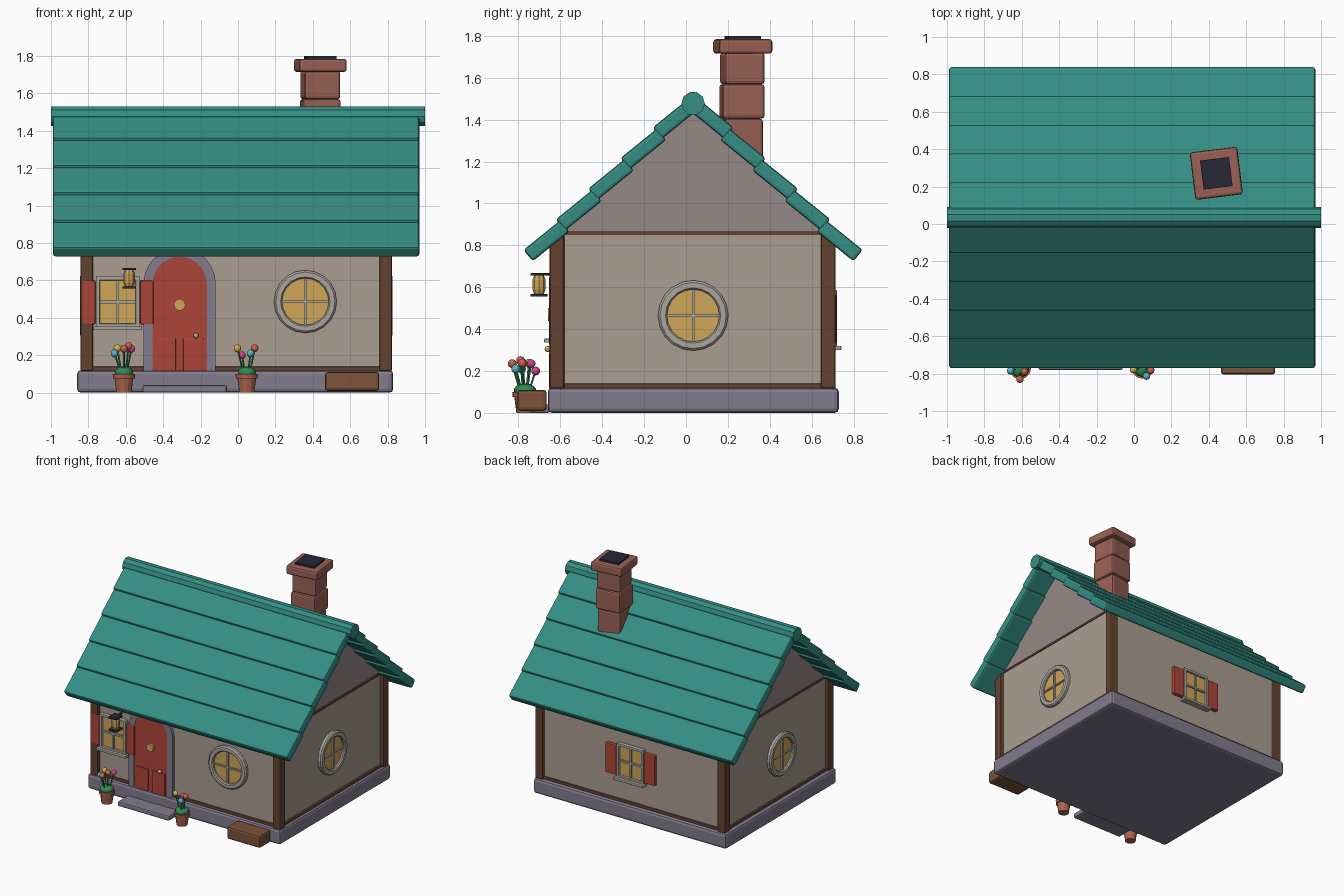
import bpy, bmesh, math
from math import sin, cos, pi, radians
from mathutils import Matrix, Vector

if "Cube" in bpy.data.objects:
    bpy.data.objects.remove(bpy.data.objects["Cube"])

def mat(name, r, g, b):
    m = bpy.data.materials.new(name)
    m.diffuse_color = (r, g, b, 1)
    m.use_nodes = True
    m.node_tree.nodes["Principled BSDF"].inputs["Base Color"].default_value = m.diffuse_color
    return m

TEAL = mat("teal", .035, .27, .23)
WALL = mat("plaster", .40, .34, .28)
GABLE = mat("gable_plaster", .30, .25, .24)
WOOD = mat("wood", .13, .055, .03)
CRATE = mat("crate_wood", .20, .085, .04)
STONE = mat("stone", .22, .20, .27)
RED = mat("red", .42, .06, .04)
GOLD = mat("gold", .62, .38, .10)
TRIM = mat("trim", .40, .38, .35)
BRICK = mat("brick", .32, .12, .09)
DARK = mat("dark", .02, .02, .04)
CLAY = mat("clay", .40, .13, .07)
GREEN = mat("green", .03, .25, .09)
PETALS = [mat("petal_blue", .10, .45, .60), mat("petal_red", .60, .12, .08),
          mat("petal_gold", .65, .45, .08), mat("petal_pink", .60, .06, .25)]
I = Matrix.Identity(4)

def finish(name, bm, material, M=I, bevel=0, smooth=False):
    bmesh.ops.recalc_face_normals(bm, faces=bm.faces)
    me = bpy.data.meshes.new(name)
    bm.to_mesh(me)
    bm.free()
    if smooth:
        for p in me.polygons:
            p.use_smooth = True
    ob = bpy.data.objects.new(name, me)
    bpy.context.collection.objects.link(ob)
    ob.matrix_world = M
    me.materials.append(material)
    if bevel:
        b = ob.modifiers.new("bevel", 'BEVEL')
        b.width, b.segments, b.limit_method = bevel, 2, 'ANGLE'
    return ob

def box(name, x, y, z, material, M=I, bevel=0.006):
    """Box from (min, max) pairs."""
    bm = bmesh.new()
    bmesh.ops.create_cube(bm, size=1)
    for v in bm.verts:
        v.co = [(p[0] + p[1]) / 2 + c * (p[1] - p[0]) for p, c in zip((x, y, z), v.co)]
    return finish(name, bm, material, M, bevel)

def prism(name, pts, y0, y1, material, M=I, bevel=0):
    """Extrude an (x, z) outline from y0 to y1."""
    bm = bmesh.new()
    f = bm.faces.new([bm.verts.new((p[0], y0, p[1])) for p in pts])
    r = bmesh.ops.extrude_face_region(bm, geom=[f])
    for v in r['geom']:
        if isinstance(v, bmesh.types.BMVert):
            v.co.y = y1
    return finish(name, bm, material, M, bevel)

def lathe(name, pts, n, material, M=I, closed=False):
    """Spin an (r, z) profile around z."""
    bm = bmesh.new()
    rings = [[bm.verts.new((r * cos(2 * pi * i / n), r * sin(2 * pi * i / n), z))
              for i in range(n)] for r, z in pts]
    pairs = list(zip(rings, rings[1:])) + ([(rings[-1], rings[0])] if closed else [])
    for a, b in pairs:
        for i in range(n):
            j = (i + 1) % n
            bm.faces.new((a[i], a[j], b[j], b[i]))
    if not closed:
        bm.faces.new(rings[0])
        bm.faces.new(rings[-1])
    return finish(name, bm, material, M)

def ball(name, p, r, material, squash=1):
    bm = bmesh.new()
    bmesh.ops.create_uvsphere(bm, u_segments=10, v_segments=7, radius=r)
    return finish(name, bm, material, Matrix.Translation(p) @ Matrix.Diagonal((1, 1, squash, 1)), smooth=True)

def rod(name, a, b, r, material, n=6):
    d = Vector(b) - Vector(a)
    M = Matrix.Translation(a) @ d.to_track_quat('Z', 'Y').to_matrix().to_4x4()
    return lathe(name, [(r, 0), (r, d.length)], n, material, M)

# Foundation, walls, gable
CY = 0.034
box("foundation", (-.86, .83), (-.66, .73), (0, .12), STONE, bevel=.02)
box("walls", (-.815, .795), (-.625, .69), (.1, .86), WALL, bevel=0)
prism("gable", [(-.625, .85), (.69, .85), (.66, .875), (CY, 1.45), (-.60, .875)], -.79, .81,
      GABLE, Matrix.Rotation(pi / 2, 4, 'Z'))

# Corner posts and sill beams
for x in (-.808, .79):
    for y in (-.616, .68):
        box("corner_post", (x - .034, x + .034), (y - .035, y + .035), (.115, .88), WOOD, bevel=.01)
    box("side_sill_beam", (x - .02, x + .02), (-.6, .66), (.11, .14), WOOD)
    box("gable_tie_beam", (x - .012, x + .012), (-.6, .66), (.85, .865), WOOD, bevel=0)
for y in (-.616, .68):
    box("long_sill_beam", (-.8, .78), (y - .022, y + .022), (.11, .14), WOOD)

# Roof planks, both slopes, and ridge pole
for s in (-1, 1):
    for k in range(5):
        c = Vector((-.01, CY + s * (.70 - .154 * k), .822 + .146 * k))
        M = Matrix.Translation(c) @ Matrix.Rotation(-s * radians(39), 4, 'X')
        box("roof_plank", (-.98, .98), (-.113, .113), (-.035, .035), TEAL, M, .014)
rod("ridge_pole", (-1, CY, 1.478), (1, CY, 1.478), .056, TEAL, 10)

# Chimney
for i, (z0, z1, h, a) in enumerate([(1.12, 1.405, .092, 8), (1.405, 1.57, .101, 5), (1.57, 1.72, .096, 8),
                                    (1.715, 1.785, .128, 7)]):
    M = Matrix.Translation((.44, .265 + .002 * i, 0)) @ Matrix.Rotation(radians(a), 4, 'Z')
    box("chimney_cap" if i == 3 else "chimney_block", (-h, h), (-h, h), (z0, z1), BRICK, M, .014)
box("chimney_opening", (-.078, .078), (-.078, .078), (1.77, 1.8), DARK, M, 0)

def wall_frame(x, y, z, deg):
    return Matrix.Translation((x, y, z)) @ Matrix.Rotation(radians(deg), 4, 'Z')

# Round windows: front, right, left
def round_window(M):
    R = M @ Matrix.Rotation(pi / 2, 4, 'X')
    lathe("round_window_frame", [(.125, -.01), (.168, -.01), (.168, .02), (.158, .03), (.132, .03), (.125, .022)],
          20, TRIM, R, True)
    lathe("round_window_glass", [(.13, -.01), (.13, .01)], 20, GOLD, R)
    box("round_window_bar", (-.006, .006), (-.022, 0), (-.13, .13), TRIM, M, 0)
    box("round_window_bar", (-.13, .13), (-.022, 0), (-.006, .006), TRIM, M, 0)

round_window(wall_frame(.36, -.625, .487, 0))
round_window(wall_frame(.795, .034, .465, 90))
round_window(wall_frame(-.815, -.02, .465, -90))

# Square windows with shutters: front left, back
def square_window(M, shutter):
    box("window_glass", (-.105, .105), (-.012, .01), (-.12, .12), GOLD, M, 0)
    for s in (-1, 1):
        box("window_jamb", (s * .106 - .01, s * .106 + .01), (-.03, .01), (-.135, .135), TRIM, M, .003)
        box("window_rail", (-.116, .116), (-.03, .01), (s * .126 - .01, s * .126 + .01), TRIM, M, .003)
        a, b = sorted((s * .12, s * (.12 + shutter)))
        box("shutter", (a, b), (-.028, .01), (-.12, .115), RED, M)
    box("window_bar", (-.007, .007), (-.024, 0), (-.125, .125), TRIM, M, 0)
    box("window_bar", (-.105, .105), (-.024, 0), (-.007, .007), TRIM, M, 0)
    box("window_sill", (-.13, .13), (-.052, .01), (-.15, -.13), TRIM, M, .004)

square_window(wall_frame(-.643, -.625, .485, 0), .07)
square_window(wall_frame(-.01, .69, .45, 180), .095)

# Arched door with surround
def arch(r, z0, zs, n=14):
    return [(r, z0)] + [(r * cos(pi * i / n), zs + r * sin(pi * i / n)) for i in range(n + 1)] + [(-r, z0)]

D = wall_frame(-.312, -.625, 0, 0)
prism("door_surround", arch(.193, .11, .582) + arch(.145, .11, .582)[::-1], .01, -.025, STONE, D)
prism("door", arch(.148, .11, .582), .01, -.02, RED, D)
for x in (-.075, .073):
    box("door_panel", (x - .055, x + .055), (-.03, 0), (.115, .29), RED, D, .005)
lathe("door_porthole", [(.031, 0), (.031, .035)], 14, GOLD, D @ Matrix.Translation((0, 0, .47)) @ Matrix.Rotation(pi / 2, 4, 'X'))
ball("door_knob", (-.225, -.66, .305), .015, GOLD)

# Doorstep and crate
box("doorstep", (-.51, -.06), (-.78, -.65), (0, .04), STONE, bevel=.01)
box("crate", (.465, .755), (-.805, -.665), (.01, .11), CRATE, bevel=.015)

# Lantern
L = wall_frame(-.582, -.702, 0, 0)
lathe("lantern_glass", [(.024, .568), (.031, .59), (.031, .635), (.024, .655)], 8, GOLD, L)
for z in (.556, .655):
    box("lantern_plate", (-.036, .036), (-.04, .04), (z, z + .012), DARK, L, .002)
rod("lantern_arm", (-.582, -.69, .661), (-.582, -.62, .661), .007, DARK)

# Flower pots: (x, y, z offsets and colour index per bloom)
BLOOMS = [[(-.05, -.015, .21, 0), (-.035, .02, .237, 2), (0, -.06, .235, 1), (.025, -.02, .25, 1), (.04, .03, .235, 3)],
          [(-.05, -.01, .237, 2), (-.026, .05, .20, 3), (.02, -.045, .21, 0), (.042, -.015, .238, 1)]]
for (px, py), blooms in zip([(-.61, -.77), (.047, -.768)], BLOOMS):
    M = Matrix.Translation((px, py, 0))
    lathe("flower_pot", [(.04, 0), (.05, .075), (.058, .075), (.06, .1), (.048, .1), (.046, .09)], 12, CLAY, M)
    ball("pot_leaves", (px, py, .108), .052, GREEN, .62)
    for x, y, z, c in blooms:
        rod("flower_stem", (px + x * .4, py + y * .4, .11), (px + x, py + y, z), .005, GREEN, 5)
        ball("flower_bloom", (px + x, py + y, z), .021, PETALS[c])
